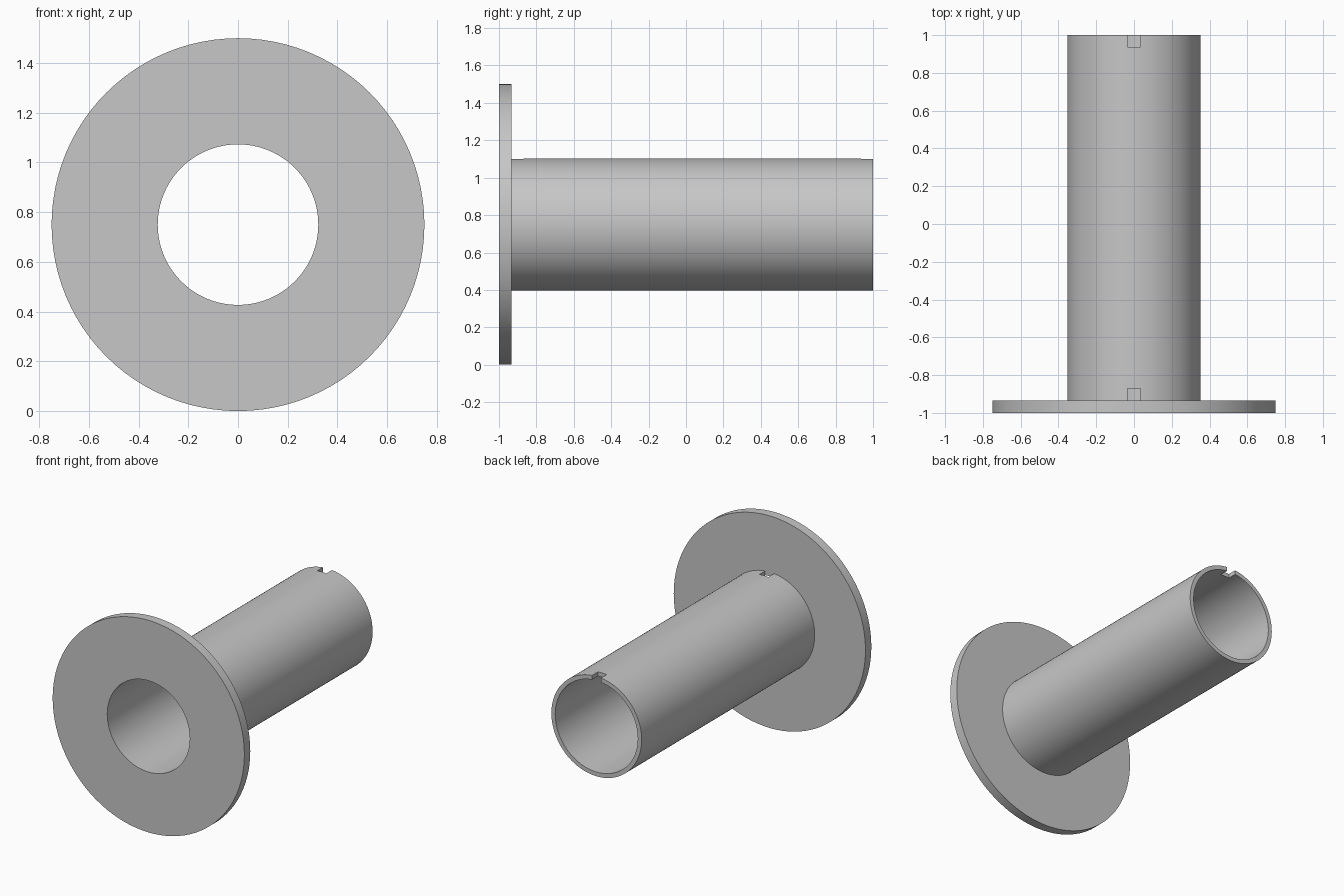
import bpy
import bmesh
from math import tau
from mathutils import Vector

FLANGE_R, TUBE_R, BORE_R = 0.75, 0.353, 0.323
FRONT, FLANGE_BACK, BACK = -1.0, -0.934, 1.0
SEGMENTS = 96
NOTCH_W, NOTCH_L = 0.07, 0.064

cube = bpy.data.objects.get("Cube")
if cube:
    bpy.data.objects.remove(cube, do_unlink=True)

grey = bpy.data.materials.new("light grey")
grey.use_nodes = True
colour = (0.57, 0.57, 0.57, 1)
grey.diffuse_color = colour
grey.node_tree.nodes["Principled BSDF"].inputs["Base Color"].default_value = colour


def add_object(name, bm):
    bmesh.ops.recalc_face_normals(bm, faces=bm.faces)
    mesh = bpy.data.meshes.new(name)
    bm.to_mesh(mesh)
    bm.free()
    mesh.materials.append(grey)
    obj = bpy.data.objects.new(name, mesh)
    bpy.context.collection.objects.link(obj)
    return obj


# Flanged tube: one closed section turned about the y axis
profile = [(BORE_R, FRONT), (FLANGE_R, FRONT), (FLANGE_R, FLANGE_BACK),
           (TUBE_R, FLANGE_BACK), (TUBE_R, BACK), (BORE_R, BACK)]
bm = bmesh.new()
axis_point = Vector((0, 0, FLANGE_R))
verts = [bm.verts.new((0, y, FLANGE_R + r)) for r, y in profile]
edges = [bm.edges.new((v, verts[i - 1])) for i, v in enumerate(verts)]
bmesh.ops.spin(bm, geom=verts + edges, cent=axis_point, axis=(0, 1, 0),
               angle=tau, steps=SEGMENTS, use_merge=True)
bmesh.ops.remove_doubles(bm, verts=bm.verts, dist=0.0001)
tube = add_object("flanged_tube", bm)


# Notches through the top wall, at the open end and just behind the flange
def cut_notch(y_min, y_max):
    bm = bmesh.new()
    bmesh.ops.create_cube(bm, size=1)
    bmesh.ops.scale(bm, vec=(NOTCH_W, y_max - y_min, 0.2), verts=bm.verts)
    bmesh.ops.translate(bm, vec=(0, (y_min + y_max) / 2, FLANGE_R + TUBE_R), verts=bm.verts)
    cutter = add_object("notch_cutter", bm)
    cutter.hide_render = True
    cut = tube.modifiers.new("notch", 'BOOLEAN')
    cut.operation = 'DIFFERENCE'
    cut.solver = 'EXACT'
    cut.object = cutter
    bpy.ops.object.modifier_apply(modifier=cut.name)
    bpy.data.objects.remove(cutter, do_unlink=True)


bpy.ops.object.select_all(action='DESELECT')
tube.select_set(True)
bpy.context.view_layer.objects.active = tube
cut_notch(BACK - NOTCH_L, BACK + 0.1)
cut_notch(FLANGE_BACK, FLANGE_BACK + NOTCH_L)

# Smooth round walls, sharp rims
bpy.ops.object.shade_smooth_by_angle(angle=0.6)
